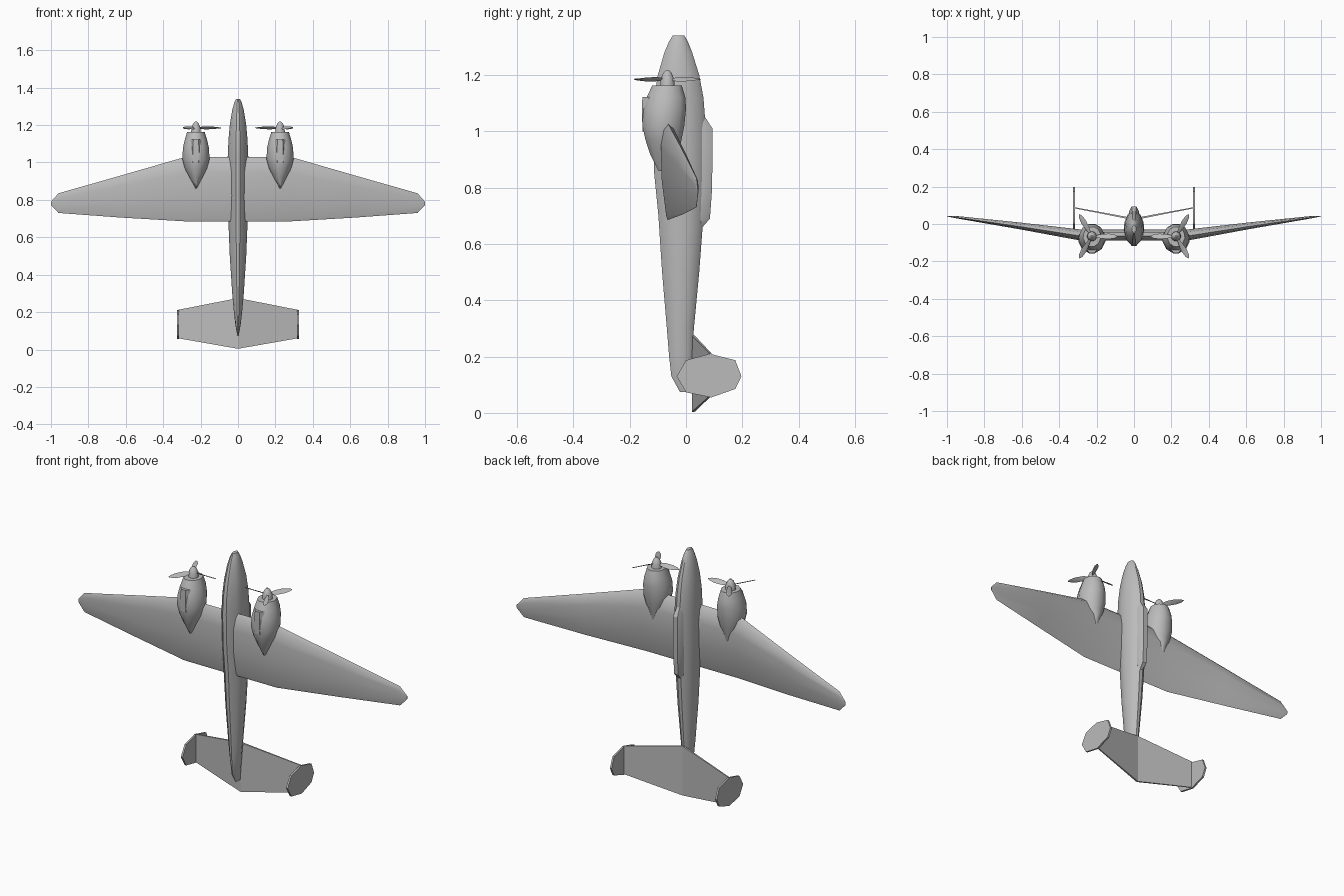
import bpy, bmesh, math
from mathutils import Vector, Matrix

cube = bpy.data.objects.get("Cube")
if cube:
    bpy.data.objects.remove(cube, do_unlink=True)

# One flat airframe colour
GREY = (0.5, 0.5, 0.5, 1)
paint = bpy.data.materials.new("airframe_grey")
paint.use_nodes = True
paint.diffuse_color = GREY
paint.node_tree.nodes["Principled BSDF"].inputs["Base Color"].default_value = GREY


def finish(name, bm, angle=30):
    bmesh.ops.recalc_face_normals(bm, faces=bm.faces)
    mesh = bpy.data.meshes.new(name)
    bm.to_mesh(mesh)
    bm.free()
    mesh.materials.append(paint)
    ob = bpy.data.objects.new(name, mesh)
    bpy.context.collection.objects.link(ob)
    bpy.ops.object.select_all(action='DESELECT')
    ob.select_set(True)
    bpy.context.view_layer.objects.active = ob
    bpy.ops.object.shade_smooth_by_angle(angle=math.radians(angle))
    return ob


def skin(bm, rings):
    """Skin a list of equal rings of points and cap both ends."""
    rows = [[bm.verts.new(p) for p in ring] for ring in rings]
    n = len(rows[0])
    for a, b in zip(rows, rows[1:]):
        for i in range(n):
            j = (i + 1) % n
            bm.faces.new((a[i], a[j], b[j], b[i]))
    bm.faces.new(rows[0])
    bm.faces.new(rows[-1])


def loft(name, rings, angle=30):
    bm = bmesh.new()
    skin(bm, rings)
    return finish(name, bm, angle)


def body_rings(sections, half, x0=0):
    """Sections are (z, half width, y low, y high); half is a unit half outline."""
    outline = half + [(-x, t) for x, t in reversed(half)]
    return [[(x0 + x * w, lo + t * (hi - lo), z) for x, t in outline]
            for z, w, lo, hi in sections]


# Fuselage with a narrow keel, and its canopy
loft("fuselage", body_rings([
    (0.075, 0.004, -0.022, 0.02), (0.13, 0.014, -0.052, 0.02),
    (0.2, 0.022, -0.06, 0.022), (0.3, 0.031, -0.068, 0.028),
    (0.5, 0.044, -0.085, 0.047), (0.7, 0.052, -0.098, 0.062),
    (0.85, 0.055, -0.113, 0.069), (1.03, 0.055, -0.118, 0.069),
    (1.12, 0.051, -0.113, 0.062), (1.2, 0.044, -0.1, 0.047),
    (1.28, 0.031, -0.077, 0.022), (1.32, 0.02, -0.06, 0.006),
    (1.34, 0.011, -0.047, -0.006)],
    [(0.2, 0), (0.8, 0.2), (1, 0.45), (0.92, 0.68), (0.62, 0.9), (0.2, 1)]), 35)

loft("canopy", body_rings([
    (0.65, 0.012, 0.03, 0.05), (0.69, 0.024, 0.03, 0.085), (0.8, 0.026, 0.03, 0.093),
    (1.01, 0.026, 0.03, 0.094), (1.06, 0.016, 0.03, 0.062)],
    [(1, 0), (1, 0.6), (0.5, 1)]))

# Wing: airfoil points are (chord fraction from trailing edge, side)
AIRFOIL = [(1, 0), (0.94, 0.6), (0.75, 1), (0.4, 0.75), (0.04, 0.15),
           (0, 0), (0.04, -0.15), (0.4, -0.6), (0.75, -0.7), (0.94, -0.45)]


def airfoil(x, trail, lead, y, thick):
    return [(x, y + s * thick, trail + c * (lead - trail)) for c, s in AIRFOIL]


stations = [(0.28, 0.685, 1.03, -0.065, 0.035), (0.62, 0.705, 0.932, -0.012, 0.021),
            (0.96, 0.73, 0.835, 0.037, 0.007), (1.0, 0.772, 0.79, 0.042, 0.002)]
loft("wing", [airfoil(-x, *s) for x, *s in reversed(stations)]
     + [airfoil(x, *s) for x, *s in stations], 35)

# Tailplane with dihedral, and octagonal end fins
bm = bmesh.new()
skin(bm, [[(x, y - t, lo), (x, y + t, lo), (x, y + t, hi), (x, y - t, hi)]
          for x, y, t, lo, hi in ((-0.32, 0.087, 0.003, 0.06, 0.212),
                                  (0, 0.026, 0.005, 0.004, 0.275),
                                  (0.32, 0.087, 0.003, 0.06, 0.212))])
finish("tailplane", bm, 5)

FIN = [(0.085, 0.21), (0.175, 0.187), (0.197, 0.13), (0.175, 0.085),
       (0.09, 0.055), (0, 0.073), (-0.033, 0.13), (0, 0.187)]

NACELLE = [(0.25, 0), (0.72, 0.14), (1, 0.42), (0.95, 0.65), (0.7, 0.88), (0.25, 1)]
ROUND = [(math.sin(a), 0.5 - math.cos(a) / 2)
         for a in (math.pi * (i + 0.5) / 6 for i in range(6))]

for side, sx in (("left", 1), ("right", -1)):
    cx, cy = sx * 0.225, -0.066
    loft(side + "_fin", [[(sx * x, y, z) for y, z in FIN] for x in (0.315, 0.325)])

    # Engine nacelle tapering to a point beneath the wing
    loft(side + "_nacelle", body_rings([
        (0.86, 0.004, -0.098, -0.04), (0.92, 0.036, -0.128, -0.027),
        (0.97, 0.06, -0.144, -0.016), (1.02, 0.073, -0.155, -0.006),
        (1.08, 0.069, -0.152, 0), (1.12, 0.06, -0.14, -0.002),
        (1.163, 0.047, -0.12, -0.015)], NACELLE, cx), 35)
    # Chin intake
    loft(side + "_intake", body_rings([
        (1.0, 0.03, -0.154, -0.1), (1.07, 0.032, -0.157, -0.1),
        (1.122, 0.028, -0.155, -0.1)], [(0.5, 0), (1, 0.4), (1, 1)], cx))
    # Spinner
    loft(side + "_spinner", body_rings(
        [(z, r, cy - r, cy + r) for z, r in
         ((1.15, 0.027), (1.185, 0.025), (1.207, 0.016), (1.218, 0.005))],
        ROUND, cx), 40)

    # Three twisted propeller blades
    bm = bmesh.new()
    for k in range(3):
        angle = math.tau * k / 3 + (math.pi if sx > 0 else 0)
        place = Matrix.Translation((cx, cy, 1.185)) @ Matrix.Rotation(angle, 4, 'Z')
        rings = []
        for r, w, pitch in ((0.015, 0.006, 45), (0.05, 0.014, 35), (0.09, 0.016, 25),
                            (0.12, 0.011, 18), (0.135, 0.003, 15)):
            turn = place @ Matrix.Rotation(math.radians(sx * pitch), 4, 'X')
            rings.append([turn @ Vector((r, a * w, b * 0.002))
                          for a, b in ((-1, 0), (0, 1), (1, 0), (0, -1))])
        skin(bm, rings)
    finish(side + "_propeller", bm, 50)
